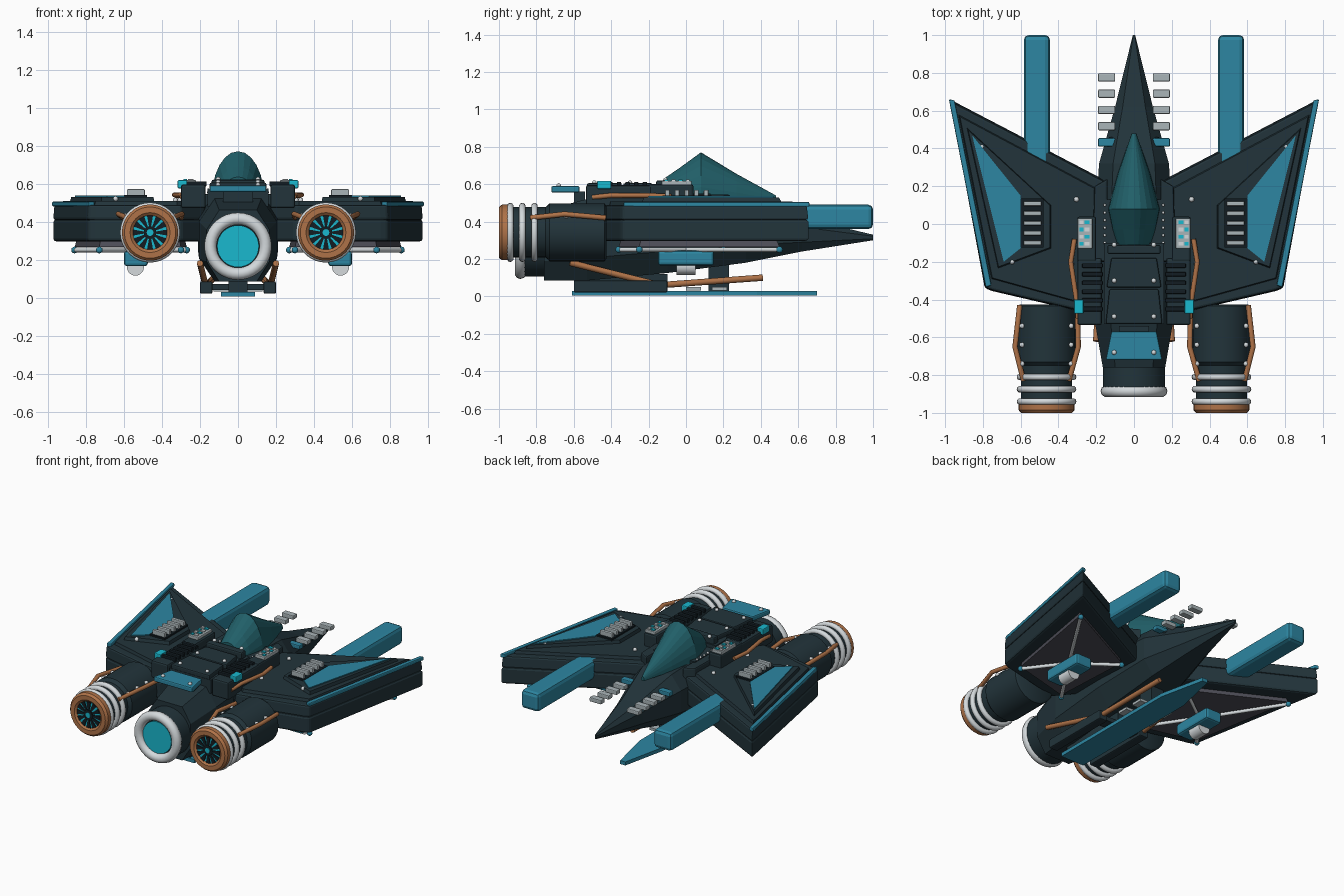
import bpy, bmesh, math
from mathutils import Vector

old = bpy.data.objects.get("Cube")
if old:
    bpy.data.objects.remove(old, do_unlink=True)


def material(name, rgb):
    m = bpy.data.materials.new(name)
    m.use_nodes = True
    m.diffuse_color = (*rgb, 1)
    m.node_tree.nodes["Principled BSDF"].inputs["Base Color"].default_value = (*rgb, 1)
    return m


DARK = material("dark slate", (.016, .034, .043))
BLACK = material("near black", (.006, .012, .016))
BLUE = material("teal blue", (.026, .24, .36))
COPPER = material("copper", (.43, .17, .065))
WHITE = material("pale metal", (.66, .70, .72))
GREY = material("grey metal", (.40, .46, .48))
CYAN = material("glowing cyan", (.01, .48, .62))
GLASS = material("canopy teal", (.015, .115, .14))
UNDER = material("underside grey", (.075, .075, .095))


def finish(name, bm, mat, bevel=0, smooth=False):
    bmesh.ops.recalc_face_normals(bm, faces=bm.faces)
    me = bpy.data.meshes.new(name)
    bm.to_mesh(me)
    bm.free()
    me.materials.append(mat)
    ob = bpy.data.objects.new(name, me)
    bpy.context.collection.objects.link(ob)
    if bevel:
        mod = ob.modifiers.new("bevel", "BEVEL")
        mod.width, mod.segments = bevel, 2
    if smooth:
        for p in me.polygons:
            p.use_smooth = True
        me.set_sharp_from_angle(angle=math.radians(40))
    return ob


def loft(name, rings, mat, **kw):
    """Skin a list of equally long point rings and cap both ends."""
    bm = bmesh.new()
    rows = [[bm.verts.new(p) for p in r] for r in rings]
    for a, b in zip(rows, rows[1:]):
        for i in range(len(a)):
            j = (i + 1) % len(a)
            bm.faces.new((a[i], a[j], b[j], b[i]))
    bm.faces.new(rows[0])
    bm.faces.new(rows[-1])
    return finish(name, bm, mat, **kw)


def prism(name, pts, z0, z1, mat, s=1, inset=0, **kw):
    """Flat plate from an outline; the top may shrink to slope its sides."""
    c = Vector((sum(p[0] for p in pts), sum(p[1] for p in pts))) / len(pts)
    top = [Vector(p) + (c - Vector(p)) * inset for p in pts]
    return loft(name, [[(s * x, y, z0) for x, y in pts], [(s * x, y, z1) for x, y in top]], mat, **kw)


def box(name, x, y, z, mat, s=1, **kw):
    return prism(name, [(x[0], y[0]), (x[1], y[0]), (x[1], y[1]), (x[0], y[1])], *z, mat, s=s, **kw)


def circle(x, y, z, r, n=32):
    return [(x + r * math.cos(2 * math.pi * i / n), y, z + r * math.sin(2 * math.pi * i / n)) for i in range(n)]


def turned(name, x, z, profile, mat, n=32):
    """Body of revolution along y; profile holds (y, radius)."""
    return loft(name, [circle(x, y, z, r, n) for y, r in profile], mat, smooth=True)


def ring(name, x, y, z, r, tube, mat):
    bpy.ops.mesh.primitive_torus_add(location=(x, y, z), rotation=(math.pi / 2, 0, 0), major_radius=r,
                                     minor_radius=tube, major_segments=36, minor_segments=10)
    ob = bpy.context.object
    ob.name = name
    ob.data.materials.append(mat)
    bpy.ops.object.shade_smooth()


def pipe(name, pts, r, mat, s=1):
    cu = bpy.data.curves.new(name, "CURVE")
    cu.dimensions, cu.bevel_depth, cu.bevel_resolution, cu.use_fill_caps = "3D", r, 2, True
    sp = cu.splines.new("POLY")
    sp.points.add(len(pts) - 1)
    for p, (x, y, z) in zip(sp.points, pts):
        p.co = (s * x, y, z, 1)
    cu.materials.append(mat)
    bpy.context.collection.objects.link(bpy.data.objects.new(name, cu))


def stud(name, x, y, z, r=.012, mat=WHITE):
    bm = bmesh.new()
    bmesh.ops.create_icosphere(bm, subdivisions=2, radius=r)
    bmesh.ops.translate(bm, verts=bm.verts, vec=(x, y, z))
    finish(name, bm, mat, smooth=True)


def octagon(y, w, z0, z1):
    h, c = (z1 - z0) / 2, (z0 + z1) / 2
    k = [(1, -.45), (1, .45), (.6, 1), (-.6, 1), (-1, .45), (-1, -.45), (-.6, -1), (.6, -1)]
    return [(a * w, y, c + b * h) for a, b in k]


# Fuselage and central engine
loft("fuselage", [octagon(1, .006, .30, .33), octagon(.62, .10, .24, .42), octagon(.32, .185, .18, .52),
                  octagon(-.1, .21, .125, .55), octagon(-.53, .205, .085, .52),
                  octagon(-.76, .165, .085, .46)], DARK)
turned("main_engine", 0, .27, [(-.6, .165), (-.89, .165), (-.89, .12), (-.86, .12)], DARK)
ring("main_engine_ring", 0, -.885, .27, .145, .032, WHITE)
turned("main_engine_glow", 0, .27, [(-.895, .11), (-.88, .11)], CYAN)

# Canopy
def arch(y, w, top, base):
    return [(w * math.cos(math.pi * i / 12), y, base + (top - base) * math.sin(math.pi * i / 12)) for i in range(13)]


loft("canopy", [arch(-.11, .09, .635, .52), arch(-.03, .115, .69, .52), arch(.08, .138, .77, .52),
                arch(.27, .085, .655, .52), arch(.48, .012, .54, .51)], GLASS)
box("canopy_rear_frame", (-.14, .14), (-.16, -.11), (.5, .62), DARK, bevel=.01)

# Spine armour
box("spine_base", (-.16, .16), (-.53, -.1), (.48, .575), DARK)
for y0, y1, w0, w1 in ((-.335, -.18, .145, .12), (-.53, -.345, .15, .13)):
    prism("spine_plate", [(-w0, y0), (w0, y0), (w1, y1), (-w1, y1)], .57, .605, DARK, bevel=.008)
prism("tail_plate", [(-.15, -.72), (.15, -.72), (.12, -.57), (-.12, -.57)], .555, .59, BLUE, bevel=.008)
box("tail_plate_mount", (-.08, .08), (-.6, -.54), (.45, .56), DARK)

# Belly keel
prism("keel_blade", [(-.09, -.61), (.09, -.61), (.09, .38), (.02, .7), (-.02, .7), (-.09, .38)], .005, .03, BLUE)
box("keel_mount", (-.05, .05), (-.6, -.1), (.025, .12), DARK)
box("keel_pylon", (-.05, .05), (.12, .23), (.025, .22), DARK)

WING = [(.15, .23), (.975, .66), (.79, -.34), (.75, -.355), (.3, -.46), (.17, -.3)]
UPPER = [(.2, .19), (.93, .58), (.755, -.29), (.32, -.41), (.2, -.3)]
DECK = [(.44, .1), (.885, .51), (.72, -.235), (.44, -.13)]
BLUE_PANEL = [(.6, .15), (.857, .47), (.69, -.2), (.59, -.12)]
BELLY = [(.27, .2), (.86, .5), (.73, -.25), (.3, -.36)]

for s in (1, -1):
    side = "left_" if s > 0 else "right_"
    # Wing layers
    prism(side + "wing_lower", WING, .295, .412, DARK, s, bevel=.015)
    prism(side + "wing_upper", WING, .408, .488, DARK, s, inset=.015, bevel=.012)
    prism(side + "wing_cover", UPPER, .485, .508, DARK, s, inset=.02)
    prism(side + "wing_deck", DECK, .505, .53, DARK, s, inset=.03)
    prism(side + "wing_blue_panel", BLUE_PANEL, .525, .537, BLUE, s)
    prism(side + "wing_edge_strip", [(.95, .655), (.98, .66), (.785, -.335), (.755, -.325)], .48, .505, BLUE, s, bevel=.006)
    prism(side + "wing_belly", BELLY, .265, .3, UNDER, s, inset=.03)
    prism(side + "wing_root", [(.14, .24), (.21, .2), (.22, -.2), (.14, -.2)], .45, .545, DARK, s, bevel=.01)
    for x, y in ((.305, .13), (.805, .41), (.645, -.2), (.33, -.21)):
        stud(side + "wing_bolt", s * x, y, .512 if x < .4 else .52, .014)

    # Wing vents
    box(side + "vent_tray", (.48, .60), (-.125, .135), (.525, .54), BLACK, s)
    for i in range(5):
        y = -.1 + i * .052
        box(side + "vent_slat", (.49, .585), (y - .012, y + .012), (.535, .57), GREY, s, bevel=.005)

    # Underwing struts and turret
    for x, y in BELLY:
        pipe(side + "belly_strut", [(.54, 0, .25), (x, y, .25)], .012, WHITE, s)
        stud(side + "strut_end", s * x, y, .25, .018, BLUE)
    box(side + "turret_box", (.475, .6), (-.15, .15), (.165, .245), BLUE, s, bevel=.015)
    turned(side + "turret_lens", s * .54, .16, [(-.05, .045), (.05, .045)], WHITE, 20)

    # Forward prong
    box(side + "prong", (.445, .583), (.25, 1), (.36, .49), BLUE, s, bevel=.025)

    # Nose fins
    for i in range(5):
        y = .432 + i * .086
        box(side + "nose_fin", (.1, .19), (y - .022, y + .022), (.435, .465), GREY if i else BLUE, s, bevel=.006)
    pipe(side + "nose_fin_rail", [(.12, .4, .43), (.12, .46, .43)], .012, DARK, s)

    # Shoulder pod with ribs and control panel
    box(side + "pod", (.17, .3), (-.535, -.18), (.47, .595), DARK, s, bevel=.012)
    box(side + "pod_front", (.2, .3), (-.2, .04), (.47, .6), DARK, s, bevel=.012)
    for i in range(6):
        y = -.45 + i * .046
        box(side + "pod_rib", (.165, .275), (y - .012, y + .012), (.585, .612), BLACK, s, bevel=.005)
    box(side + "control_panel", (.22, .298), (-.13, .03), (.595, .618), GREY, s, bevel=.005)
    for i in range(4):
        y = -.105 + i * .038
        box(side + "button", (.235, .262), (y - .01, y + .01), (.615, .625), CYAN if i % 2 else WHITE, s)
        box(side + "button", (.268, .288), (y - .01, y + .01), (.615, .625), WHITE if i % 2 else CYAN, s)
    box(side + "pod_light", (.268, .318), (-.475, -.4), (.575, .618), CYAN, s, bevel=.006)

    # Copper pipes
    pipe(side + "pod_pipe", [(.315, -.08, .535), (.335, -.2, .54), (.305, -.4, .54), (.295, -.5, .53)], .013, COPPER, s)
    pipe(side + "engine_inner_pipe", [(.3, -.43, .42), (.295, -.65, .44), (.345, -.83, .42)], .014, COPPER, s)
    pipe(side + "engine_outer_pipe", [(.605, -.43, .42), (.63, -.65, .44), (.585, -.83, .42)], .014, COPPER, s)
    pipe(side + "belly_pipe", [(.2, -.62, .18), (.17, -.14, .06), (.13, .41, .1)], .017, COPPER, s)
    box(side + "belly_runner", (.135, .2), (-.6, -.1), (.02, .085), DARK, s, bevel=.008)
    box(side + "runner_brace", (.04, .15), (-.2, -.12), (.04, .07), DARK, s)
    for y in (.04, .18):
        box(side + "keel_tab", (.04, .13), (y - .04, y + .04), (.032, .05), GREY, s)

    # Side engine
    cx, cz = s * .463, .342
    turned(side + "engine", cx, cz, [(-.425, .14), (-.435, .155), (-.73, .155), (-.75, .135), (-.97, .135),
                                     (-.97, .1), (-.94, .1)], DARK, 24)
    for y in (-.81, -.875, -.94):
        ring(side + "engine_band", cx, y, cz, .14, .018, WHITE)
    turned(side + "nozzle", cx, cz, [(-.94, .135), (-.955, .148), (-.985, .148), (-1, .135), (-1, .105),
                                     (-.985, .088), (-.95, .088)], COPPER)
    turned(side + "engine_glow", cx, cz, [(-.988, .09), (-.975, .09)], CYAN)
    for i in range(12):
        a = 2 * math.pi * i / 12
        d, t = Vector((math.cos(a), 0, math.sin(a))), Vector((-math.sin(a), 0, math.cos(a)))
        c = Vector((cx, -.994, cz))
        quad = [c + d * .03 - t * .005, c + d * .09 - t * .016, c + d * .09 + t * .016, c + d * .03 + t * .005]
        loft(side + "fan_blade", [quad, [q + Vector((0, .012, 0)) for q in quad]], BLACK)
    turned(side + "fan_hub", cx, cz, [(-.997, .034), (-.98, .034)], BLACK, 16)
    turned(side + "fan_core", cx, cz, [(-1, .018), (-.99, .018)], CYAN, 16)
    for y in (-.54, -.64, -.74):
        for dx in (-.13, .13):
            stud(side + "engine_bolt", cx + dx, y, .43, .014)

    # Fuselage studs
    for y, z in ((-.11, .622), (-.3, .607), (-.49, .607), (-.68, .592)):
        stud(side + "spine_bolt", s * .105, y, z, .013)
    for i in range(6):
        stud(side + "canopy_rivet", s * .155, -.1 + i * .04, .555, .008)
    box(side + "canopy_sill", (.1, .16), (-.11, .13), (.49, .55), DARK, s)
